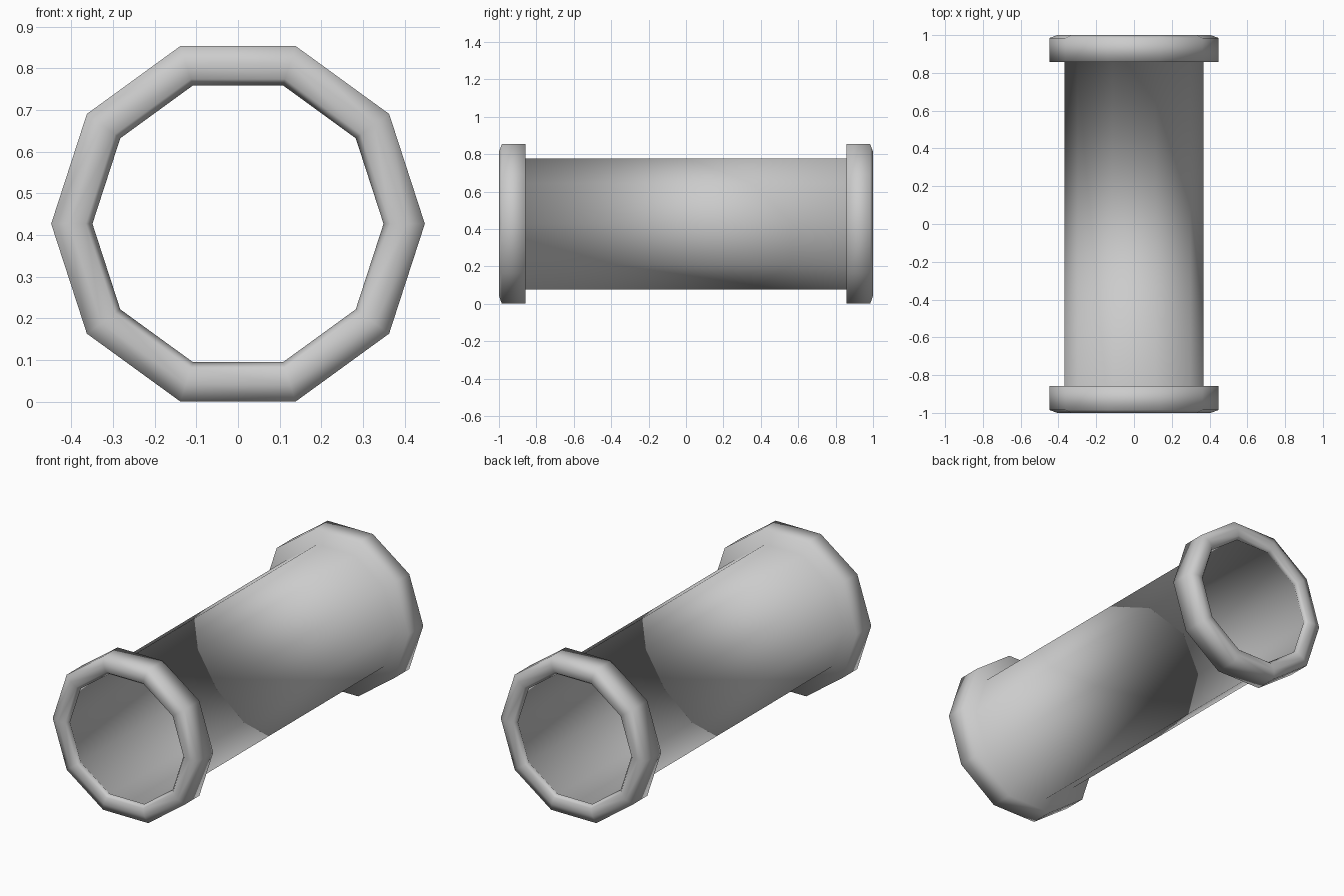
import bpy, bmesh
from math import cos, sin, tau

if "Cube" in bpy.data.objects:
    bpy.data.objects.remove(bpy.data.objects["Cube"])

SIDES = 10
CENTRE_Z = 0.427


def lathe(name, profile):
    """Spin (radius, y) points around the pipe axis with flat decagon sides."""
    bm = bmesh.new()
    rings = []
    for r, y in profile:
        rings.append([bm.verts.new((r * cos(tau * i / SIDES), y,
                                    CENTRE_Z + r * sin(tau * i / SIDES)))
                      for i in range(SIDES)])
    for a, b in zip(rings, rings[1:]):
        for i in range(SIDES):
            j = (i + 1) % SIDES
            bm.faces.new((a[i], a[j], b[j], b[i]))
    bmesh.ops.remove_doubles(bm, verts=bm.verts, dist=1e-5)
    bmesh.ops.recalc_face_normals(bm, faces=bm.faces)
    for f in bm.faces:
        f.smooth = True
    mesh = bpy.data.meshes.new(name)
    bm.to_mesh(mesh)
    bm.free()
    obj = bpy.data.objects.new(name, mesh)
    bpy.context.collection.objects.link(obj)
    return obj


# Half profile: tube wall, collar back, rim, domed end face, inner lip
half = [(0.369, 0.857), (0.448, 0.857), (0.448, 0.985),
        (0.405, 1.0), (0.365, 0.995), (0.349, 0.975)]

# Hollow pipe with a collar at each end, bore slightly wider than the lips
bore = [(0.36, 0.96)]
outer = half + bore
mirrored = [(r, -y) for r, y in reversed(outer)]
lathe("pipe", mirrored + outer + [mirrored[0]])
